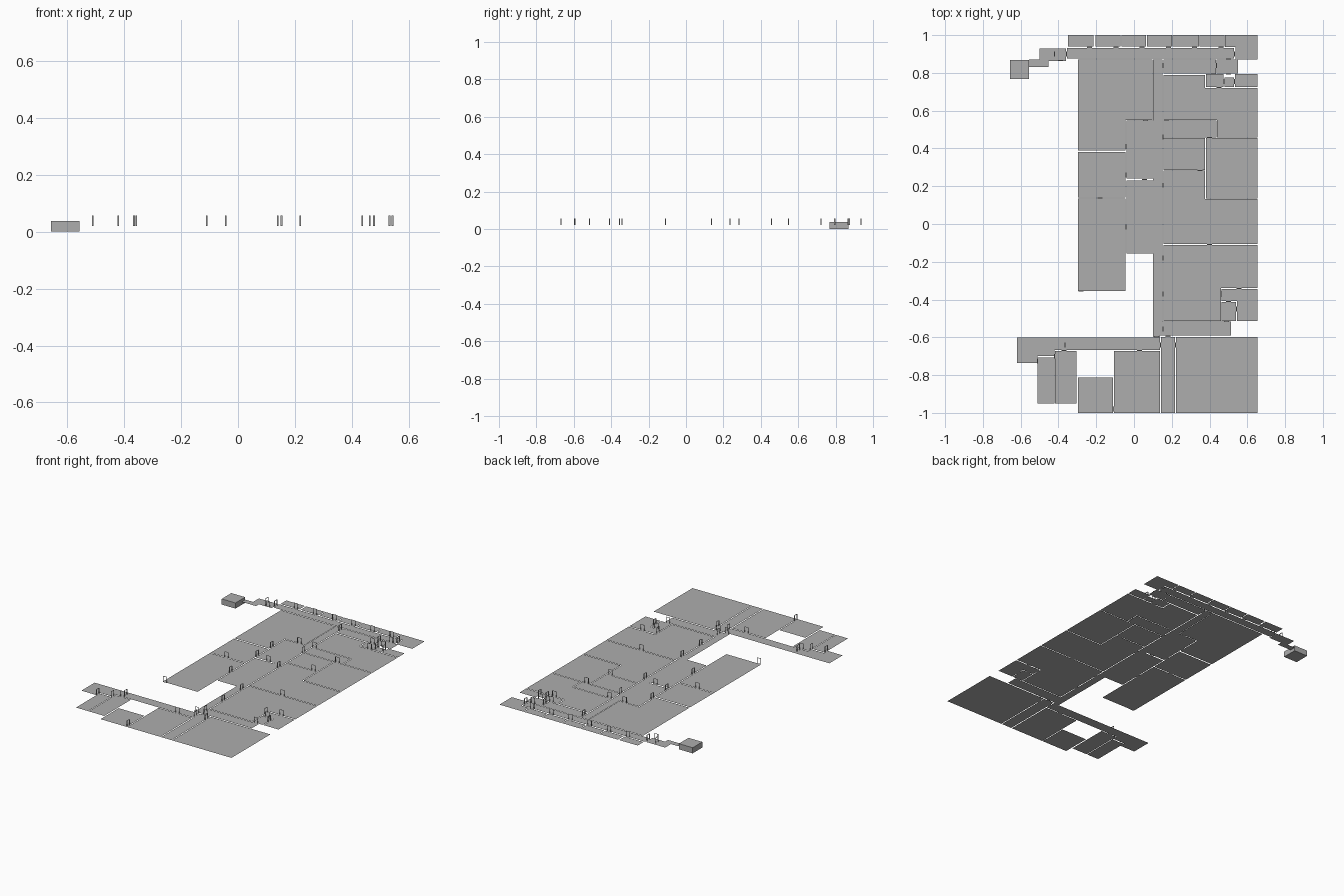
import bpy, bmesh

Z = 0.02        # floor level
H = 0.037       # doorway height
W = 0.026       # doorway width
D = 0.006       # doorway depth

grey = bpy.data.materials.new("plain grey")
grey.diffuse_color = (0.42, 0.42, 0.42, 1)


def finish(bm, name):
    mesh = bpy.data.meshes.new(name)
    bm.to_mesh(mesh)
    bm.free()
    mesh.materials.append(grey)
    ob = bpy.data.objects.new(name, mesh)
    bpy.context.collection.objects.link(ob)
    return ob


def room(name, *outline):
    """Flat floor from a right-angled outline: first point, then alternating x / y moves."""
    x, y = outline[:2]
    pts = [(x, y)]
    for i, v in enumerate(outline[2:]):
        x, y = (v, y) if i % 2 == 0 else (x, v)
        pts.append((x, y))
    bm = bmesh.new()
    f = bm.faces.new([bm.verts.new((px, py, Z)) for px, py in pts])
    f.normal_update()
    if f.normal.z < 0:
        f.normal_flip()
    finish(bm, name)


def rect(name, x0, x1, y0, y1):
    room(name, x0, y0, x1, y1, x0)


def doorway(name, x, y, facing):
    """Thin open frame: sill, two jambs and lintel bridging a wall gap."""
    bm = bmesh.new()
    loops = []
    for d in (-D / 2, D / 2):
        ring = []
        for a, z in ((-W / 2, Z), (W / 2, Z), (W / 2, Z + H), (-W / 2, Z + H)):
            p = (x + a, y + d, z) if facing == "y" else (x + d, y + a, z)
            ring.append(bm.verts.new(p))
        loops.append(ring)
    for i in range(4):
        j = (i + 1) % 4
        bm.faces.new((loops[0][i], loops[0][j], loops[1][j], loops[1][i]))
    finish(bm, name)


# row of small rooms along the back
cells = [(-0.35, -0.215), (-0.205, -0.072), (-0.067, 0.064), (0.069, 0.2),
         (0.205, 0.343), (0.348, 0.478)]
for i, (a, b) in enumerate(cells):
    rect(f"back_cell_{i + 1}", a, b, 0.94, 1.0)
room("back_corner_room", 0.483, 1.0, 0.653, 0.872, 0.537, 0.937, 0.483)
rect("back_corridor", -0.355, 0.53, 0.875, 0.932)

# entry passage and raised entry block
room("entry_passage", -0.5, 0.93, -0.36, 0.862, -0.452, 0.832, -0.555, 0.87, -0.5)
bm = bmesh.new()
bmesh.ops.create_cube(bm, size=1)
for v in bm.verts:
    v.co = (-0.606 + v.co.x * 0.1, 0.818 + v.co.y * 0.1, 0.0185 + v.co.z * 0.037)
finish(bm, "entry_block")

# left wing
room("left_hall", -0.297, 0.87, 0.098, 0.55, -0.045, 0.388, -0.297)
rect("left_room_middle", -0.297, -0.045, 0.14, 0.38)
rect("left_room_front", -0.297, -0.045, -0.355, 0.135)
rect("inner_room_back", -0.04, 0.1, 0.24, 0.547)
rect("inner_room_front", -0.04, 0.1, -0.157, 0.231)

# main corridor with its foot turning right
room("main_corridor", 0.1, 0.872, 0.151, -0.517, 0.513, -0.59, 0.137, -0.6, 0.1)

# right wing
rect("right_passage", 0.156, 0.435, 0.797, 0.872)
rect("right_lobby", 0.438, 0.55, 0.797, 0.872)
rect("right_closet_left", 0.38, 0.475, 0.725, 0.793)
room("right_closet_middle", 0.478, 0.775, 0.53, 0.725, 0.478)
rect("right_closet_right", 0.535, 0.653, 0.725, 0.793)
room("right_large_room", 0.156, 0.79, 0.375, 0.72, 0.653, 0.459, 0.44, 0.55, 0.156)
rect("right_side_room", 0.156, 0.436, 0.459, 0.547)
rect("right_room_a", 0.38, 0.653, 0.136, 0.456)
rect("right_room_b", 0.156, 0.376, 0.285, 0.456)
room("right_room_c", 0.156, 0.282, 0.376, 0.132, 0.653, -0.107, 0.156)
room("right_room_d", 0.156, -0.111, 0.653, -0.338, 0.46, -0.513, 0.156)
room("right_store", 0.464, -0.345, 0.653, -0.513, 0.544, -0.408, 0.464)
rect("right_store_closet", 0.464, 0.54, -0.513, -0.412)

# front wing
room("front_corridor", -0.62, -0.6, 0.137, -0.667, -0.42, -0.7, -0.51, -0.737, -0.62)
rect("front_room_a", -0.51, -0.422, -0.95, -0.708)
rect("front_room_b", -0.418, -0.305, -0.95, -0.672)
rect("front_room_c", -0.297, -0.11, -1.0, -0.812)
rect("front_room_d", -0.105, 0.137, -1.0, -0.672)
rect("front_strip", 0.143, 0.217, -1.0, -0.597)
rect("front_large_room", 0.222, 0.653, -1.0, -0.597)

# doorways facing front or back
y_doors = [(-0.235 + 0.139 * i, 0.936) for i in range(6)] + [
    (-0.28, -0.355), (-0.37, -0.669), (0.03, -0.669), (0.12, -0.597),
    (0.18, -0.594), (-0.18, 0.137), (0.055, 0.236), (0.06, 0.549),
    (0.17, 0.549), (0.4, 0.457), (0.5, -0.41), (0.49, -0.515),
    (0.5, 0.873), (0.42, 0.795), (0.5, 0.795), (0.4, -0.109),
    (0.45, 0.722), (0.555, -0.342), (-0.39, 0.866), (0.35, 0.284)]
for i, (x, y) in enumerate(y_doors):
    doorway(f"doorway_front_facing_{i + 1}", x, y, "y")

# doorways facing left or right
x_doors = [(-0.51, -0.725), (-0.42, -0.7), (-0.365, -0.64), (-0.11, -0.98),
           (0.14, -0.64), (0.219, -0.64), (-0.0425, -0.015), (-0.0425, 0.26),
           (-0.0425, 0.41), (0.153, 0.46), (0.153, 0.205), (0.153, -0.18),
           (0.153, -0.37), (0.153, 0.84), (0.462, -0.37), (0.542, -0.45),
           (0.153, -0.555), (0.436, 0.84), (0.477, 0.755), (0.532, 0.755),
           (0.533, 0.9), (-0.357, 0.9), (-0.42, 0.9)]
for i, (x, y) in enumerate(x_doors):
    doorway(f"doorway_side_facing_{i + 1}", x, y, "x")
